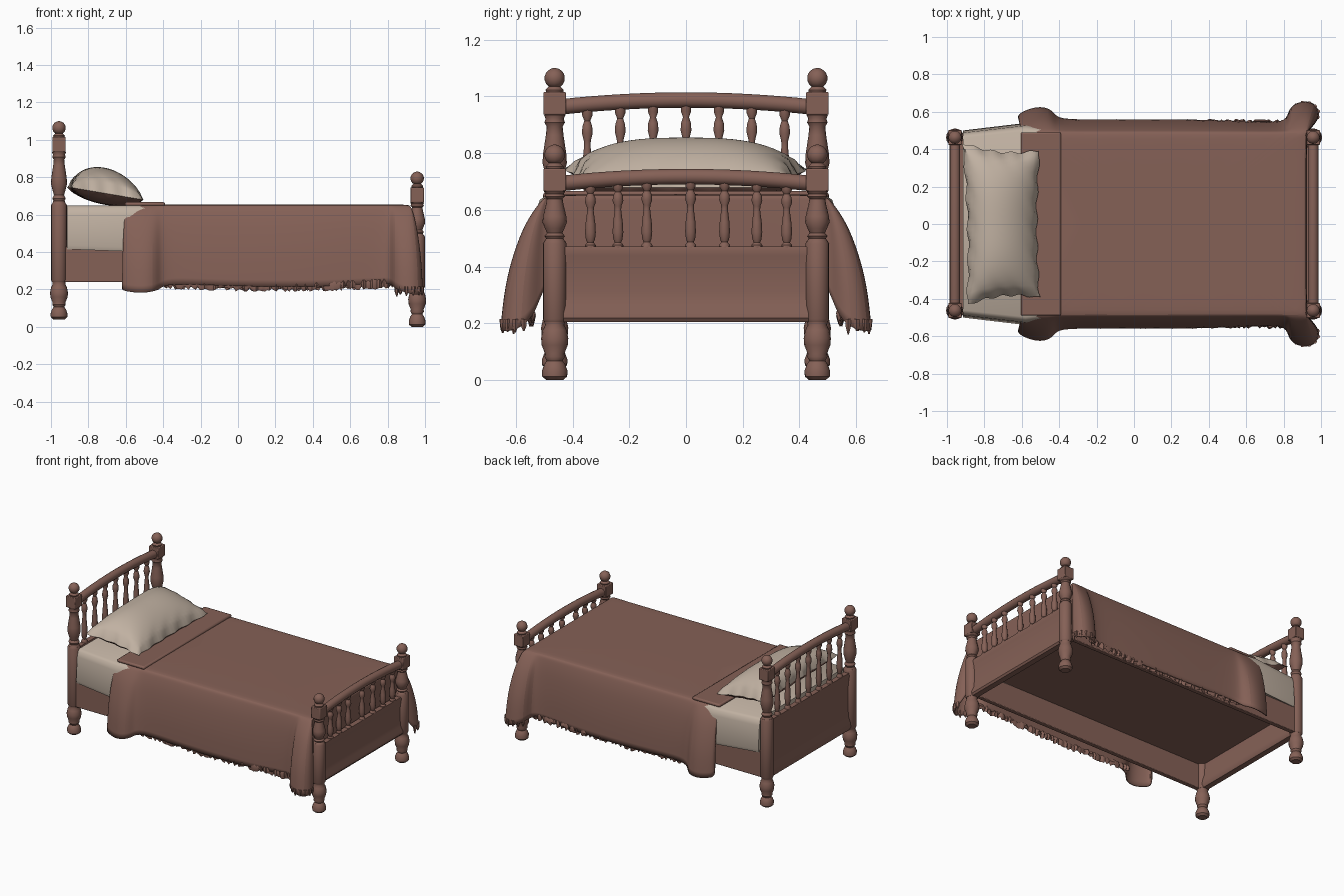
import bpy, bmesh, math, random
from mathutils import Vector

random.seed(4)
scene = bpy.context.scene
if "Cube" in bpy.data.objects:
    bpy.data.objects.remove(bpy.data.objects["Cube"])
parts = []


def material(name, colour):
    mat = bpy.data.materials.new(name)
    mat.use_nodes = True
    mat.diffuse_color = (*colour, 1)
    mat.node_tree.nodes["Principled BSDF"].inputs["Base Color"].default_value = (*colour, 1)
    return mat


BROWN = material("reddish brown", (0.235, 0.119, 0.094))
LINEN = material("beige linen", (0.53, 0.44, 0.36))


def finish(name, bm, *mats):
    """Turn a bmesh into a named object."""
    bmesh.ops.recalc_face_normals(bm, faces=bm.faces)
    mesh = bpy.data.meshes.new(name)
    bm.to_mesh(mesh)
    bm.free()
    for mat in mats:
        mesh.materials.append(mat)
    obj = bpy.data.objects.new(name, mesh)
    scene.collection.objects.link(obj)
    parts.append(obj)
    return obj


def loft(name, rings, mat, closed=True, caps=(True, True)):
    """Skin a series of rings that have equal point counts."""
    bm = bmesh.new()
    rows = [[bm.verts.new(p) for p in ring] for ring in rings]
    count = len(rows[0])
    for low, high in zip(rows, rows[1:]):
        for i in range(count if closed else count - 1):
            j = (i + 1) % count
            bm.faces.new((low[i], low[j], high[j], high[i]))
    for row, cap in zip((rows[0], rows[-1]), caps):
        if cap:
            bm.faces.new(row)
    bmesh.ops.remove_doubles(bm, verts=bm.verts, dist=0.002)
    return finish(name, bm, mat)


def circle(radius, sides):
    return [(radius * math.cos(a * math.tau / sides), radius * math.sin(a * math.tau / sides))
            for a in range(sides)]


def lathe(name, x, y, profile, sides=16):
    """Turned part from (radius, height) pairs."""
    return loft(name, [[(x + a, y + b, z) for a, b in circle(r, sides)] for r, z in profile], BROWN)


def box(name, x, y, z, bevel=.004):
    """Box from (low, high) ranges, with softened edges."""
    bm = bmesh.new()
    bmesh.ops.create_cube(bm, size=1)
    for v in bm.verts:
        v.co = [lim[0] if c < 0 else lim[1] for c, lim in zip(v.co, (x, y, z))]
    obj = finish(name, bm, BROWN)
    mod = obj.modifiers.new("soft edges", 'BEVEL')
    mod.width, mod.segments = bevel, 2
    return obj


def span(low, high, shape):
    """Fit a profile with heights from 0 to 1 between two heights."""
    return [(r, low + (high - low) * t) for r, t in shape]


FOOT = [(.03, 0), (.044, .06), (.045, .16), (.037, .27), (.028, .33), (.036, .4), (.034, .45),
        (.046, .6), (.048, .72), (.042, .86), (.034, .94), (.036, 1)]
VASE = [(.036, 0), (.03, .05), (.036, .1), (.027, .16), (.034, .25), (.043, .38), (.041, .5),
        (.031, .74), (.028, .85), (.036, .9), (.032, .95), (.038, 1)]
SPINDLE = [(.02, 0), (.02, .05), (.012, .09), (.017, .14), (.02, .25), (.018, .4), (.012, .6),
           (.013, .66), (.02, .74), (.018, .82), (.011, .88), (.019, .94), (.019, 1)]
PANEL = [(.02, 0), (.029, .05), (.027, .12), (.017, .22), (.012, .4), (.012, .7), (.018, .88),
         (.021, .95), (.018, 1)]


def post(name, x, y, base, low, high, block, top):
    """Turned foot, column, vase, block and ball finial."""
    lathe(name + "_foot", x, y, span(base, low, FOOT))
    lathe(name + "_column", x, y, [(.037, low), (.042, low + .01), (.042, high - .01), (.037, high)])
    lathe(name + "_vase", x, y, span(high, block, VASE))
    box(name + "_block", (x - .036, x + .036), (y - .04, y + .04), (block, block + .08))
    ball = top - .036
    finial = [(.03, block + .08), (.032, block + .088), (.02, block + .1)]
    finial += [(.036 * math.sin(a * math.pi / 9), ball - .036 * math.cos(a * math.pi / 9))
               for a in range(2, 9)] + [(.004, top)]
    lathe(name + "_finial", x, y, finial, 12)


def end_board(name, x, base, low, high, block, top, spindles):
    """Two posts, a coved panel, spindles and an arched rail."""
    for side, y in (("left", .463), ("right", -.463)):
        post(f"{name}_{side}_post", x, y, base, low, high, block, top)
    panel = high - .02
    section = span(low, panel, PANEL)
    section = [(x + r, z) for r, z in section] + [(x - r, z) for r, z in reversed(section)]
    loft(name + "_panel", [[(a, y, z) for a, z in section] for y in (-.44, .44)], BROWN)

    def arch(y):
        return block + .028 + .024 * (1 - (y / .44) ** 2)

    stations = [-.44 + .055 * i for i in range(17)]
    loft(name + "_arched_rail", [[(x + a, y, arch(y) + b) for a, b in circle(.028, 14)]
                                 for y in stations], BROWN)
    for i, y in enumerate(spindles):
        lathe(f"{name}_spindle_{i + 1}", x, y, span(panel - .005, arch(y) - .02, SPINDLE), 10)


# Head and foot ends
end_board("headboard", -.957, .04, .24, .66, .935, 1.1, [.116 * i for i in range(-3, 4)])
end_board("footboard", .958, 0, .205, .49, .665, .83,
          [-.337, -.24, -.138, .016, .136, .25, .355])

# Side rails and base
for side, s in (("left", 1), ("right", -1)):
    box(side + "_side_rail", (-.95, .95), sorted((s * .455, s * .487)), (.24, .43))
box("bed_base", (-.95, .95), (-.46, .46), (.415, .43))

# Mattress, tucked in below its lower edge
half = [(-.915, .5), (-.58, .54), (-.38, .51), (.9, .485)]
outline = half + [(x, -y) for x, y in reversed(half)]
loft("mattress", [[(x, y * k, z + .012 * (x < -.9 and z < .43)) for x, y in outline]
                  for z, k in ((.428, .86), (.403, .985), (.425, 1), (.6, .975), (.635, .955),
                               (.648, .92))], LINEN)

# Blanket: hem path (x, y, z), flaring near the pillow and at the foot corners
hem = [(-.6, .53, .24), (-.63, .575, .2), (-.6, .6, .19), (-.52, .63, .18), (-.45, .62, .19),
       (-.42, .58, .2), (-.38, .557, .235), (-.1, .56, .22), (.2, .56, .215), (.5, .555, .215),
       (.76, .54, .235), (.82, .56, .23), (.83, .63, .21), (.9, .66, .18), (.97, .65, .17),
       (1, .58, .18), (.96, .525, .24), (.925, .49, .38), (.925, .3, .4)]
hem += [(x, -y, z) for x, y, z in reversed(hem)]


def top_edge(p):
    return Vector((max(-.6, min(p[0], .92)), max(-.49, min(p[1], .49)), .652))


rings = []
inner = []
for p in hem:
    edge = top_edge(p)
    inner.append((-.6 + (edge.x + .6) * .97, edge.y * .92, .655))
rings.append(inner)
for fall, out in ((0, 0), (.05, .15), (.2, .46), (.42, .71), (.68, .91), (1, 1)):
    ring = []
    for p in hem:
        edge = top_edge(p)
        ring.append((edge.x + (p[0] - edge.x) * out, edge.y + (p[1] - edge.y) * out,
                     edge.z + (p[2] - edge.z) * fall))
    rings.append(ring)
blanket = loft("blanket", rings, BROWN, closed=False, caps=(True, False))
mod = blanket.modifiers.new("smooth cloth", 'SUBSURF')
mod.levels = mod.render_levels = 2
blanket.modifiers.new("cloth thickness", 'SOLIDIFY').thickness = .008
box("blanket_turndown", (-.605, -.39), (-.49, .49), (.645, .667), .009)

# Ragged fringe below the long hems
for side, s in (("left", 1), ("right", -1)):
    strips = []
    for i in range(105):
        x = -.42 + .012 * i
        z = .222 + .04 * (x - .2) ** 2
        y = s * (.545 + random.uniform(-.008, .008))
        drop = z - random.uniform(.012, .035)
        strips.append([(x, y - .008, z), (x, y, z + .02), (x, y + .008, z), (x, y, drop)])
    loft(side + "_fringe", strips, BROWN)

# Tattered points hanging from the corner folds
for side, s in (("left", 1), ("right", -1)):
    for i in range(7):
        a = math.pi * (i / 6 - .1)
        x, y = .915 + .07 * math.cos(a), s * (.59 + .058 * math.sin(a))
        lathe(f"{side}_corner_tatter_{i + 1}", x, y,
              [(.012, .215), (.011, .19), (.003, random.uniform(.155, .175))], 6)

# Pillow: two bulged sheets joined at a wavy seam, tilted towards the foot
bm = bmesh.new()
N = 28
for bulge in (.137, -.06):
    grid = []
    for i in range(N + 1):
        row = []
        for j in range(N + 1):
            u, v = 2 * i / N - 1, 2 * j / N - 1
            wave = .006 * math.sin(13 * u + 17 * v)
            x = -.705 + u * (.2 - .015 * (1 - v * v)) + wave * abs(u) ** 6 + .012 * v * (u - 1) / 2
            y = v * (.415 - .02 * u - .03 * (1 - u * u)) + wave * abs(v) ** 6
            swell = max(0, (1 - u * u) * (1 - abs(v) ** 3)) ** .55
            z = .712 - .033 * u + bulge * swell * (1 - .06 * u)
            row.append(bm.verts.new((x, y, z)))
        grid.append(row)
    for i in range(N):
        for j in range(N):
            face = bm.faces.new((grid[i][j], grid[i + 1][j], grid[i + 1][j + 1], grid[i][j + 1]))
            face.material_index = 0 if bulge > 0 else 1
bmesh.ops.remove_doubles(bm, verts=bm.verts, dist=.0005)
finish("pillow", bm, LINEN, BROWN)

# Smooth shading with crisp edges
bpy.ops.object.select_all(action='DESELECT')
for obj in parts:
    obj.select_set(True)
bpy.context.view_layer.objects.active = parts[0]
bpy.ops.object.shade_smooth_by_angle(angle=math.radians(40))
